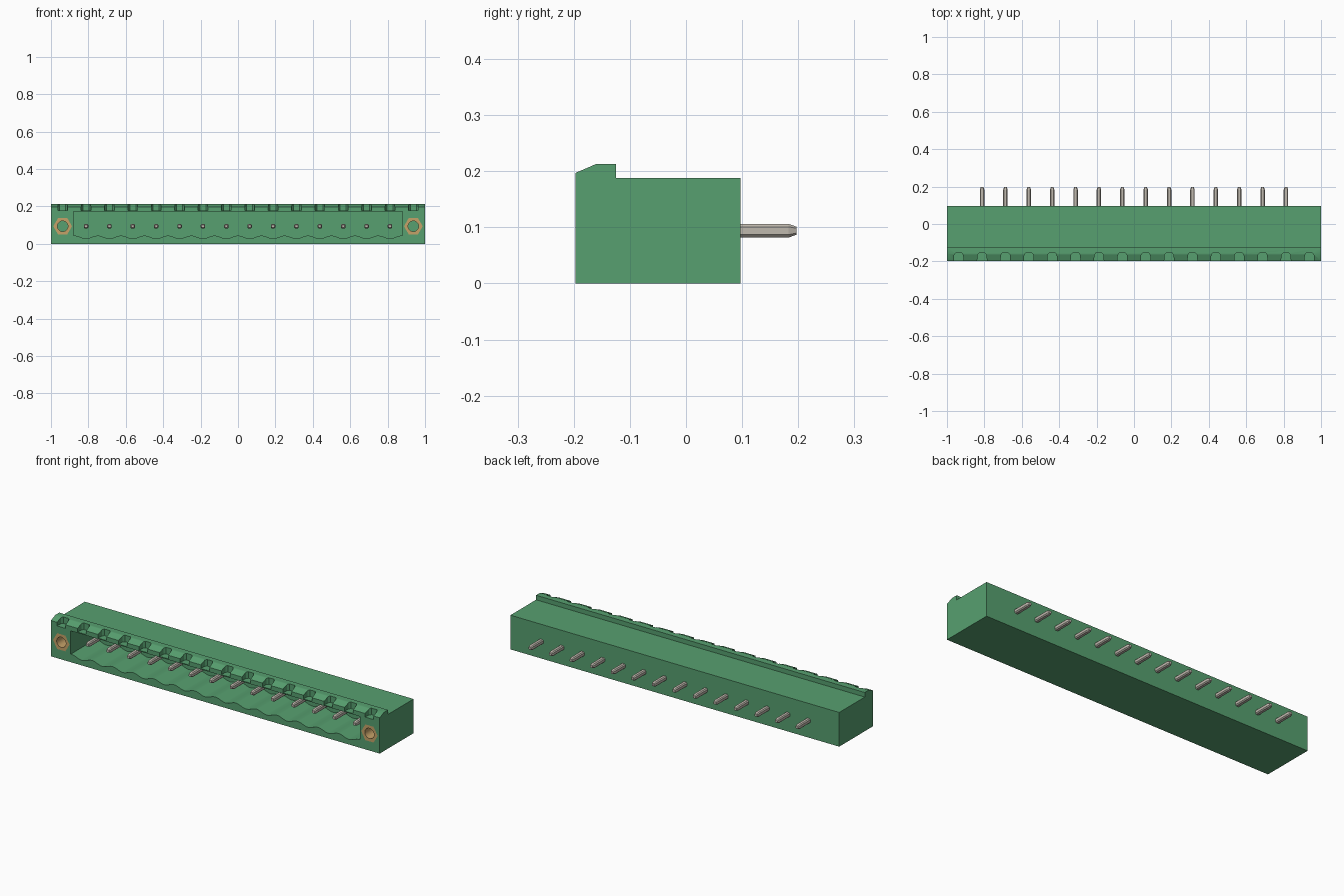
import bpy, bmesh, math

cube = bpy.data.objects.get("Cube")
if cube:
    bpy.data.objects.remove(cube, do_unlink=True)

PITCH = 0.125
PINS = [(i - 6.5) * PITCH for i in range(14)]
SLOTS = [(i - 7.5) * PITCH for i in range(16)]
NUT_X = 7.5 * PITCH
MID_Z = 0.094
FRONT, BACK = -0.197, 0.097


def material(name, rgb):
    m = bpy.data.materials.new(name)
    m.use_nodes = True
    m.diffuse_color = (*rgb, 1)
    bsdf = m.node_tree.nodes["Principled BSDF"]
    bsdf.inputs["Base Color"].default_value = (*rgb, 1)
    bsdf.inputs["Roughness"].default_value = 0.6
    return m


GREEN = material("green plastic", (0.095, 0.35, 0.16))
TIN = material("tinned metal", (0.52, 0.48, 0.42))
BRASS = material("brass", (0.56, 0.36, 0.14))


def loft(bm, rings):
    """Closed solid through rings holding equal numbers of points."""
    loops = [[bm.verts.new(p) for p in ring] for ring in rings]
    n = len(loops[0])
    for a, b in zip(loops, loops[1:]):
        for i in range(n):
            j = (i + 1) % n
            bm.faces.new((a[i], a[j], b[j], b[i]))
    bm.faces.new(loops[0][::-1])
    bm.faces.new(loops[-1])


def finish(bm, name, mat):
    bmesh.ops.recalc_face_normals(bm, faces=bm.faces)
    mesh = bpy.data.meshes.new(name)
    bm.to_mesh(mesh)
    bm.free()
    obj = bpy.data.objects.new(name, mesh)
    bpy.context.collection.objects.link(obj)
    mesh.materials.append(mat)
    return obj


def activate(obj):
    bpy.ops.object.select_all(action='DESELECT')
    obj.select_set(True)
    bpy.context.view_layer.objects.active = obj


def cut(target, cutter):
    cutter.hide_render = True
    mod = target.modifiers.new("cut", 'BOOLEAN')
    mod.operation = 'DIFFERENCE'
    mod.solver = 'EXACT'
    mod.object = cutter
    activate(target)
    bpy.ops.object.modifier_apply(modifier=mod.name)
    bpy.data.objects.remove(cutter, do_unlink=True)


def circle(x, y, radius, sides):
    return [(x + radius * math.cos(math.tau * i / sides), y,
             MID_Z + radius * math.sin(math.tau * i / sides)) for i in range(sides)]


# Housing: side profile with a raised, sloped front lip
profile = [(FRONT, 0), (BACK, 0), (BACK, 0.188), (-0.125, 0.188),
           (-0.125, 0.213), (-0.16, 0.213), (FRONT, 0.197)]
bm = bmesh.new()
loft(bm, [[(x, y, z) for y, z in profile] for x in (-1, 1)])
housing = finish(bm, "housing", GREEN)

# Plug cavity: scalloped floor, one hollow under each pin
half, steps = 0.88, 168
floor = []
for i in range(steps + 1):
    x = -half + 2 * half * i / steps
    floor.append((x, 0.036 - 0.008 * math.cos(math.tau * (x - PINS[0]) / PITCH)))
outline = floor + [(half, 0.172), (-half, 0.172)]
bm = bmesh.new()
loft(bm, [[(x, y, z) for x, z in outline] for y in (-0.25, 0.02)])
cut(housing, finish(bm, "cavity_cutter", GREEN))

# Coding slots along the lip, narrowing toward the back
bm = bmesh.new()
for x in SLOTS:
    rings = []
    for z in (0.177, 0.25):
        rings.append([(x - 0.027, -0.21, z), (x + 0.027, -0.21, z),
                      (x + 0.024, -0.165, z), (x + 0.016, -0.155, z),
                      (x - 0.016, -0.155, z), (x - 0.024, -0.165, z)])
    loft(bm, rings)
cut(housing, finish(bm, "slot_cutter", GREEN))

# Hexagonal pockets for the nuts
bm = bmesh.new()
for x in (-NUT_X, NUT_X):
    loft(bm, [circle(x, y, 0.05, 6) for y in (-0.25, -0.1)])
cut(housing, finish(bm, "pocket_cutter", GREEN))
activate(housing)
bpy.ops.object.shade_smooth_by_angle(angle=math.radians(25))

# Threaded hex nuts, flush with the front
for side, x in (("right", -NUT_X), ("left", NUT_X)):
    bm = bmesh.new()
    loft(bm, [circle(x, y, 0.05, 6) for y in (FRONT, -0.1)])
    nut = finish(bm, side + "_nut", BRASS)
    bm = bmesh.new()
    loft(bm, [circle(x, y, 0.028, 32) for y in (-0.25, -0.05)])
    cut(nut, finish(bm, "bore_cutter", BRASS))
    activate(nut)
    bpy.ops.object.shade_smooth_by_angle(angle=math.radians(25))

# Contact pins: chamfered square bars with tapered ends
R, C = 0.012, 0.007
section = [(R, C), (C, R), (-C, R), (-R, C), (-R, -C), (-C, -R), (C, -R), (R, -C)]
stations = [(-0.15, 0.6), (-0.136, 1), (0.183, 1), (0.197, 0.6)]
for number, x in enumerate(PINS, 1):
    bm = bmesh.new()
    loft(bm, [[(x + u * s, y, MID_Z + v * s) for u, v in section] for y, s in stations])
    finish(bm, f"pin_{number}", TIN)
